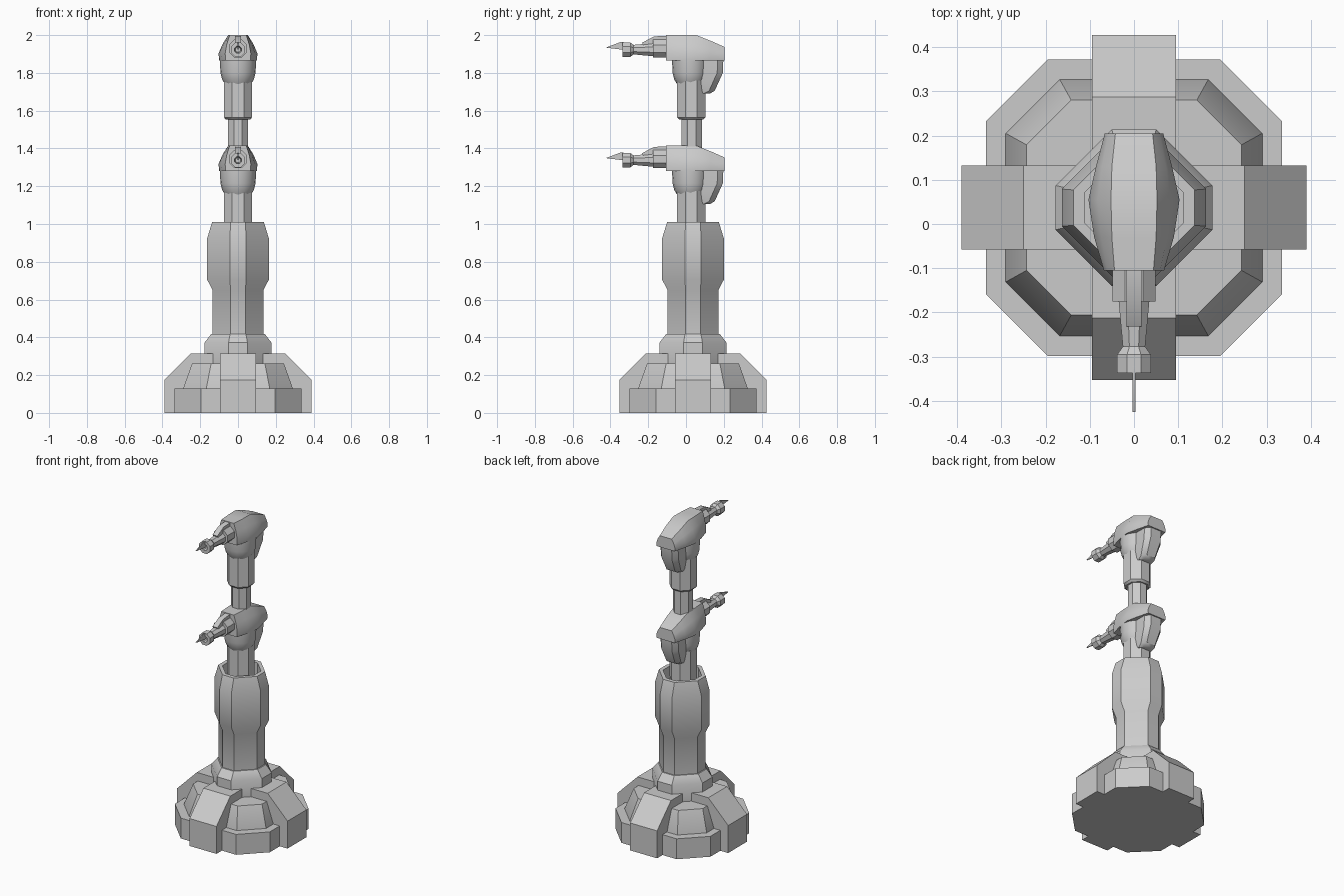
import bpy, bmesh, math
from mathutils import Vector

if "Cube" in bpy.data.objects:
    bpy.data.objects.remove(bpy.data.objects["Cube"])

CY = 0.037      # centre of base and column in y
NY = 0.028      # centre of the necks in y


def finish(name, bm, smooth=35):
    bmesh.ops.remove_doubles(bm, verts=bm.verts, dist=1e-5)
    bmesh.ops.recalc_face_normals(bm, faces=bm.faces)
    me = bpy.data.meshes.new(name)
    bm.to_mesh(me)
    bm.free()
    ob = bpy.data.objects.new(name, me)
    bpy.context.collection.objects.link(ob)
    bpy.context.view_layer.objects.active = ob
    ob.select_set(True)
    bpy.ops.object.shade_smooth_by_angle(angle=math.radians(smooth))
    ob.select_set(False)
    return ob


def loft(name, rings, smooth=35):
    """Skin a list of equal-length rings and cap both ends."""
    bm = bmesh.new()
    rows = [[bm.verts.new(p) for p in r] for r in rings]
    n = len(rows[0])
    for a, b in zip(rows, rows[1:]):
        for i in range(n):
            j = (i + 1) % n
            bm.faces.new((a[i], a[j], b[j], b[i]))
    bm.faces.new(rows[0][::-1])
    bm.faces.new(rows[-1])
    return finish(name, bm, smooth)


def octagon(half, edge, z, cy=CY):
    h, e = half, edge
    pts = [(h, -e), (h, e), (e, h), (-e, h), (-h, e), (-h, -e), (-e, -h), (e, -h)]
    return [(x, y + cy, z) for x, y in pts]


def disc(r, z, n, cy):
    return [(r * math.cos(2 * math.pi * i / n), cy + r * math.sin(2 * math.pi * i / n), z)
            for i in range(n)]


def disc_y(r, y, z, n=8):
    return [(r * math.cos(math.pi * (2 * i + 1) / n), y, z + r * math.sin(math.pi * (2 * i + 1) / n))
            for i in range(n)]


def slab(name, outline, w):
    """Extrude a (y, z) outline across x."""
    return loft(name, [[(s * w, y, z) for y, z in outline] for s in (-1, 1)])


# Stepped base
loft("base_plinth", [octagon(0.335, 0.195, 0), octagon(0.335, 0.195, 0.13)])
loft("base_step", [octagon(0.29, 0.168, 0.12), octagon(0.29, 0.168, 0.13),
                   octagon(0.243, 0.142, 0.262)])

# Four buttresses around the base
profile = [(0.10, 0), (0.39, 0), (0.39, 0.175), (0.25, 0.315), (0.13, 0.315), (0.10, 0.26)]
for k in range(4):
    c, s = math.cos(k * math.pi / 2), math.sin(k * math.pi / 2)
    loft("base_buttress", [[(c * r - s * w, CY + s * r + c * w, z) for r, z in profile]
                           for w in (-0.095, 0.095)])

# Collar and hollow-topped column
loft("column_collar", [octagon(0.177, 0.05, 0.25), octagon(0.177, 0.05, 0.372),
                       octagon(0.142, 0.042, 0.418)])
loft("column", [octagon(h, e, z) for h, e, z in (
    (0.135, 0.04, 0.40), (0.135, 0.04, 0.65), (0.163, 0.042, 0.705), (0.163, 0.042, 0.925),
    (0.137, 0.04, 1.01), (0.112, 0.034, 1.01), (0.112, 0.034, 0.88))])

# Inner mast
loft("mast", [octagon(0.054, 0.022, z, 0.031) for z in (0.87, 1.75)])


# One gun turret; everything is measured for the upper one and shifted by dz
def turret(level, dz):
    def name(part):
        return level + "_" + part

    # neck
    loft(name("neck"), [octagon(h, h * 0.42, z + dz, NY) for h, z in (
        (0.064, 1.553), (0.075, 1.565), (0.075, 1.76))])
    # rounded bowl under the head
    loft(name("bowl"), [disc(r, z + dz, 16, 0.022) for r, z in (
        (0.066, 1.735), (0.084, 1.765), (0.093, 1.80), (0.096, 1.87))])
    # head shell: y, half width low, half width top, top height
    rings = []
    for y, w, t, top in ((-0.105, 0.068, 0.044, 2.0), (-0.03, 0.09, 0.05, 2.0),
                         (0.055, 0.103, 0.052, 2.0), (0.13, 0.086, 0.05, 1.97),
                         (0.205, 0.066, 0.042, 1.937)):
        m = 1.865 + (top - 1.865) * 0.28
        half = [(w * 0.97, 1.865), (w, m), ((w + t) * 0.53, (m + top) / 2), (t, top)]
        pts = half + [(-x, z) for x, z in reversed(half)]
        rings.append([(x, y, z + dz) for x, z in pts])
    loft(name("head"), rings, 40)
    # rear counterweight
    rings = []
    for z, y0, y1, w in ((1.88, 0.06, 0.198, 0.062), (1.80, 0.06, 0.195, 0.062),
                         (1.705, 0.07, 0.152, 0.05), (1.69, 0.07, 0.125, 0.045)):
        c = w * 0.6
        rings.append([(x, y, z + dz) for x, y in (
            (w, y0), (w, y1 - 0.03), (c, y1), (-c, y1), (-w, y1 - 0.03), (-w, y0))])
    loft(name("counterweight"), rings)
    # barrel socket, barrel and flared muzzle
    zc = 1.923 + dz
    loft(name("barrel_socket"), [disc_y(0.052, y, zc + 0.006) for y in (-0.09, -0.175)])
    loft(name("barrel"), [disc_y(r, y, zc) for r, y in ((0.038, -0.17), (0.026, -0.29))])
    loft(name("muzzle"), [disc_y(r, y, zc) for r, y in (
        (0.027, -0.277), (0.041, -0.295), (0.041, -0.337), (0.02, -0.337), (0.014, -0.30))])
    # sight rib on top of the barrel
    slab(name("sight_rib"), [(y, z + dz) for y, z in (
        (-0.09, 1.94), (-0.09, 1.997), (-0.17, 1.993), (-0.232, 1.96), (-0.225, 1.945))], 0.017)
    # thin blade projecting from the muzzle
    slab(name("muzzle_blade"), [(y, z + dz) for y, z in (
        (-0.30, 1.958), (-0.345, 1.964), (-0.425, 1.934), (-0.345, 1.924), (-0.30, 1.924))], 0.003)


turret("upper", 0)
turret("lower", -0.585)
